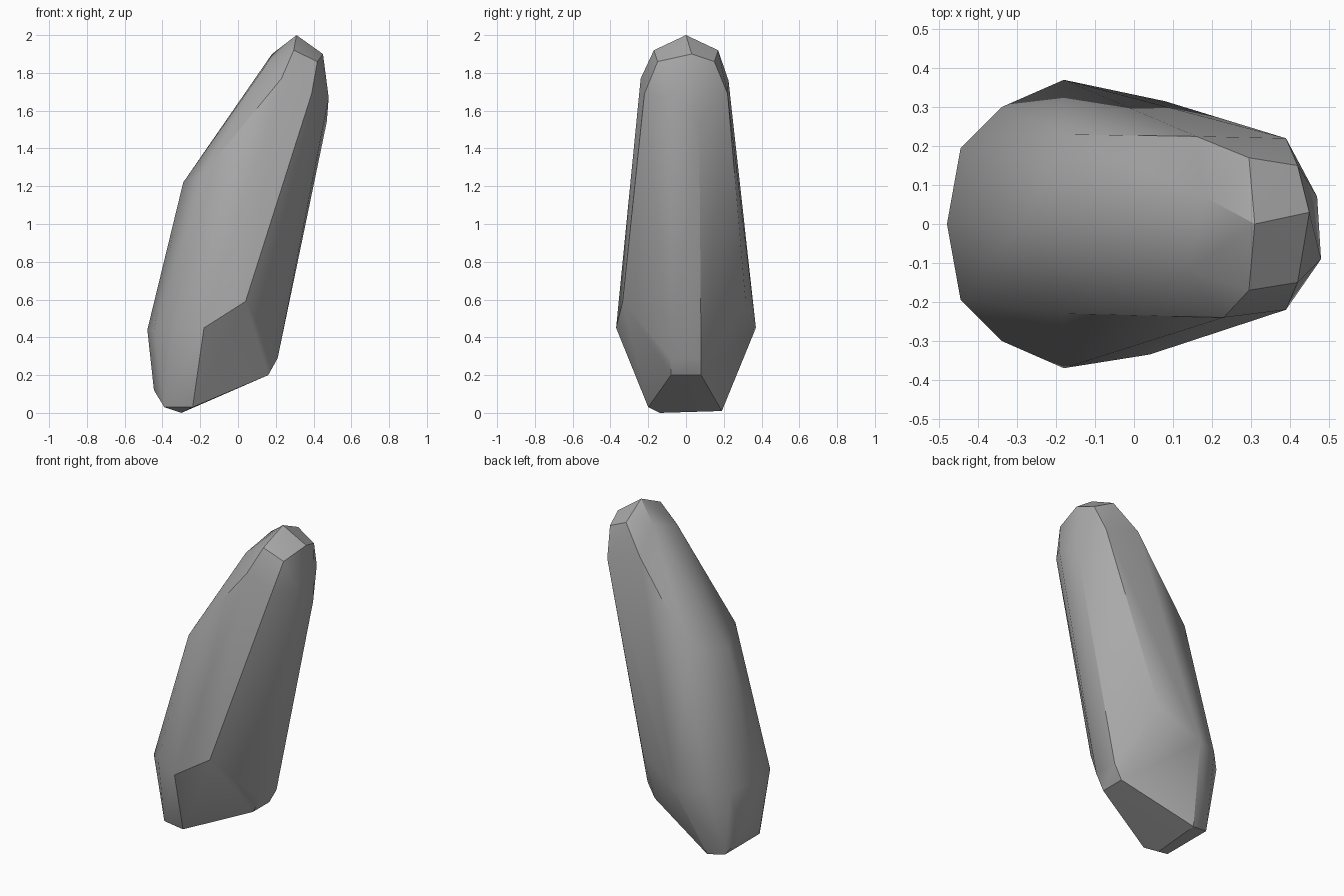
import bpy
import bmesh
import math

# Remove the default object
default = bpy.data.objects.get("Cube")
if default:
    bpy.data.objects.remove(default, do_unlink=True)


def flat_material(name, value):
    """One plain grey, shown in the viewport and in a render."""
    material = bpy.data.materials.new(name)
    material.use_nodes = True
    colour = (value, value, value, 1)
    material.diffuse_color = colour
    shader = material.node_tree.nodes["Principled BSDF"]
    shader.inputs["Base Color"].default_value = colour
    shader.inputs["Roughness"].default_value = 0.8
    return material


def mirrored(corners):
    """Repeat each corner on the front and on the back."""
    return [(x, side * y, z) for x, y, z in corners for side in (-1, 1)]


# Chipped corners shared by both flanks, from the crown down to the foot
crown_corners = mirrored([(.42, .15, 1.86), (.295, .17, 1.92), (.39, .22, 1.69)])
flank_corners = mirrored([(-.18, .23, 1.27), (-.34, .3, .47), (-.18, .37, .45), (-.445, .195, .44)])
foot_corners = mirrored([(-.445, .1, .12), (-.39, .17, .03), (.16, .08, .2), (.21, .08, .29)])

# Corners on the middle ridge of the rock
ridge_corners = [(.31, 0, 2), (.18, .07, 1.9), (-.29, 0, 1.22), (-.48, 0, .44), (.45, .03, 1.9)]

# Uneven corners that break the symmetry
front_chips = [(.23, -.24, 1.77), (.14, -.12, 1.83), (.48, -.09, 1.67),
               (.04, -.335, .59), (-.24, -.2, .03), (-.3, -.14, 0)]
back_chips = [(.16, .225, 1.76), (.47, .07, 1.54), (.08, .315, .6), (-.28, .19, .01)]

# Wrap the corners in a faceted rock
bm = bmesh.new()
corners = crown_corners + flank_corners + foot_corners + ridge_corners + front_chips + back_chips
for corner in corners:
    bm.verts.new(corner)
hull = bmesh.ops.convex_hull(bm, input=bm.verts)
inner = [v for v in bm.verts if not v.link_faces]
bmesh.ops.delete(bm, geom=inner, context="VERTS")
bmesh.ops.recalc_face_normals(bm, faces=bm.faces)

mesh = bpy.data.meshes.new("tall_rock")
bm.to_mesh(mesh)
bm.free()
mesh.materials.append(flat_material("stone grey", .4))

# Soften shallow facets and keep the main ridges crisp
rock = bpy.data.objects.new("tall_rock", mesh)
bpy.context.collection.objects.link(rock)
bpy.ops.object.select_all(action="DESELECT")
rock.select_set(True)
bpy.context.view_layer.objects.active = rock
bpy.ops.object.shade_smooth_by_angle(angle=math.radians(30))
